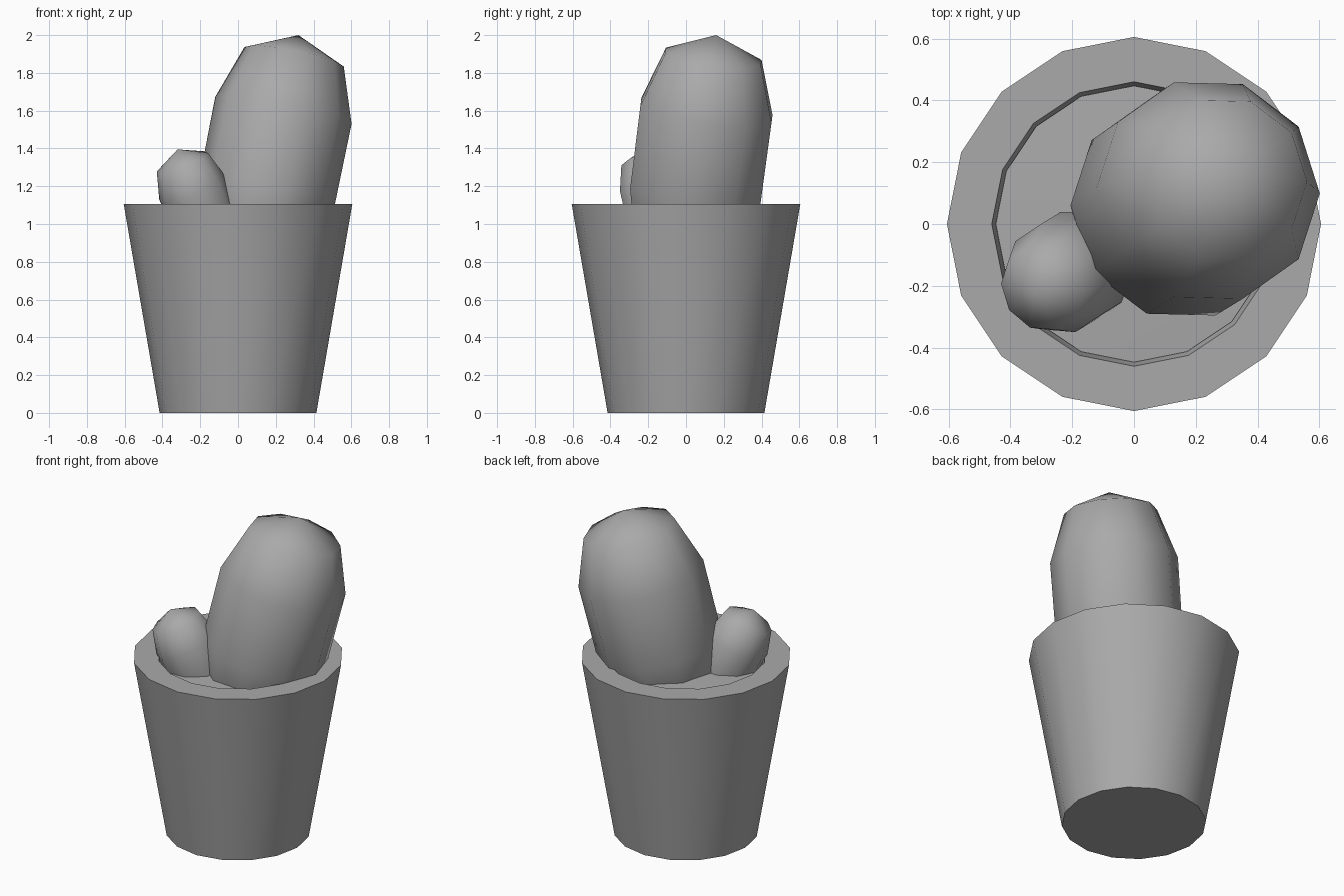
import bpy, math
from mathutils import Vector, Matrix

cube = bpy.data.objects.get("Cube")
if cube:
    bpy.data.objects.remove(cube, do_unlink=True)

# Single plain colour
grey = bpy.data.materials.new("plain_grey")
grey.use_nodes = True
colour = (0.4, 0.4, 0.4, 1)
grey.diffuse_color = colour
grey.node_tree.nodes["Principled BSDF"].inputs["Base Color"].default_value = colour


def lathe(name, profile, sides, matrix=Matrix.Identity(4), angle=math.pi):
    """Spin (radius, height) points about z; a zero radius becomes a pole."""
    verts, rings, faces = [], [], []
    for r, z in profile:
        count = 1 if r == 0 else sides
        rings.append([len(verts) + i % count for i in range(sides)])
        for i in range(count):
            a = math.tau * i / sides
            verts.append(matrix @ Vector((r * math.cos(a), r * math.sin(a), z)))
    for low, high in zip(rings, rings[1:]):
        for i in range(sides):
            j = (i + 1) % sides
            loop = [low[i], low[j], high[j], high[i]]
            faces.append(list(dict.fromkeys(loop)))
    mesh = bpy.data.meshes.new(name)
    mesh.from_pydata(verts, [], faces)
    mesh.materials.append(grey)
    obj = bpy.data.objects.new(name, mesh)
    bpy.context.collection.objects.link(obj)
    bpy.ops.object.select_all(action='DESELECT')
    obj.select_set(True)
    bpy.context.view_layer.objects.active = obj
    bpy.ops.object.shade_smooth_by_angle(angle=angle)
    return obj


def leaning(pole, axis):
    """Frame with its origin at the pole, z along the axis and x kept forward."""
    z = Vector(axis).normalized()
    y = z.cross(Vector((1, 0, 0))).normalized()
    x = y.cross(z)
    frame = Matrix((x, y, z)).transposed().to_4x4()
    return Matrix.Translation(pole) @ frame


# Pot: tapered outside, thick flat rim and recessed inside wall
lathe("pot", [(0, 0), (0.415, 0), (0.605, 1.105), (0.46, 1.105), (0.44, 1.0)],
      16, angle=math.radians(30))

# Soil: shallow mound inside the rim
lathe("soil", [(0.447, 1.045), (0.22, 1.06), (0, 1.065)], 16)

# Large stem leaning right and back
lathe("large_stem",
      [(0, -1.39), (0.268, -1.28), (0.365, -0.86), (0.368, -0.41),
       (0.268, -0.118), (0, 0)],
      10, leaning((0.32, 0.16, 2.0), (0.2, 0.13, 1)))

# Small stem leaning outward at the front
lathe("small_stem",
      [(0, -0.64), (0.14, -0.56), (0.185, -0.42), (0.185, -0.22),
       (0.145, -0.075), (0, 0)],
      10, leaning((-0.32, -0.22, 1.395), (-0.38, -0.23, 1)))
